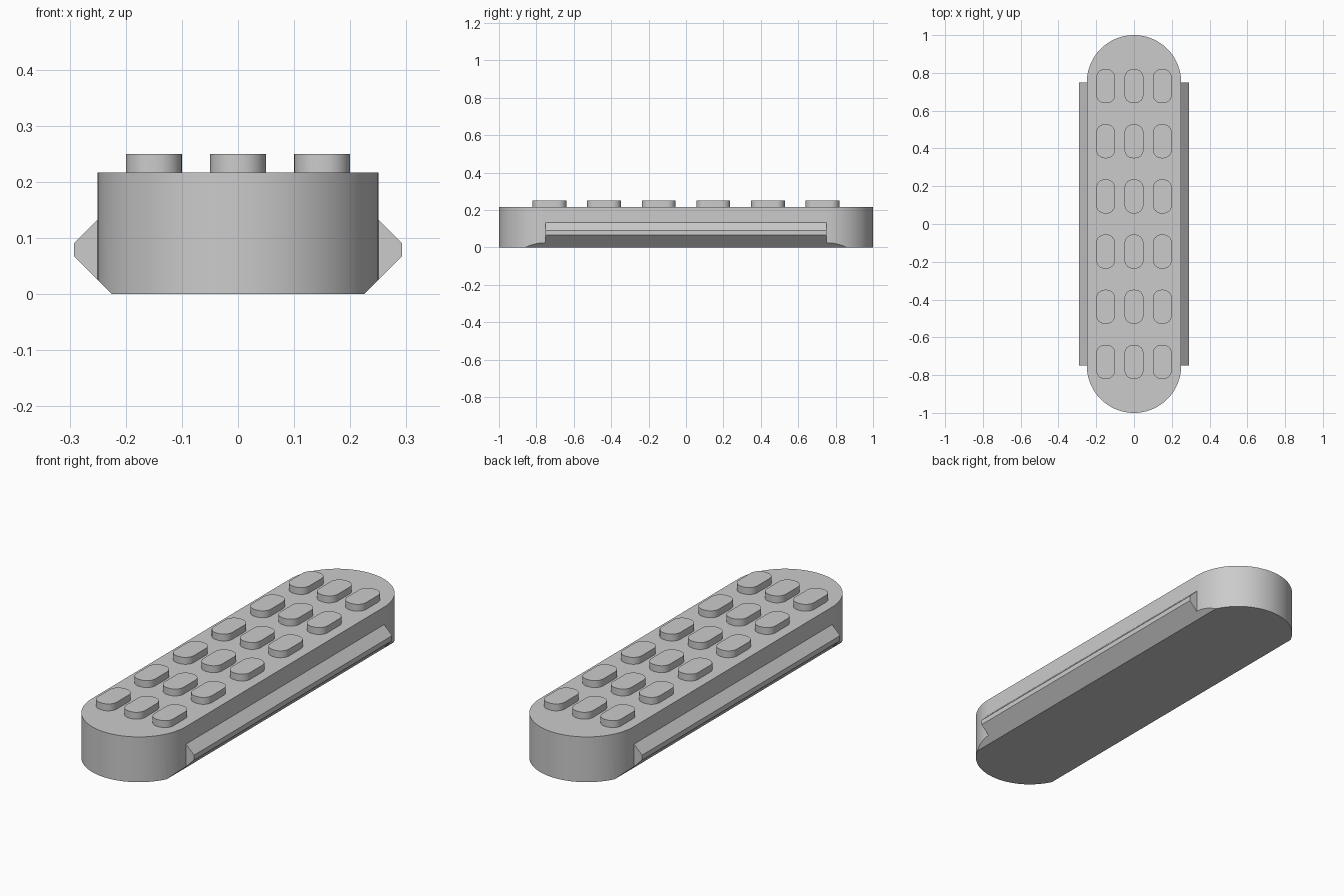
import bpy, bmesh, math
from mathutils import Vector

cube = bpy.data.objects.get("Cube")
if cube:
    bpy.data.objects.remove(cube, do_unlink=True)

grey = bpy.data.materials.new("plain grey")
grey.use_nodes = True
grey.diffuse_color = (0.6, 0.6, 0.6, 1)
grey.node_tree.nodes["Principled BSDF"].inputs["Base Color"].default_value = (0.6, 0.6, 0.6, 1)


def rounded_outline(half_x, half_y, radius, steps):
    """Rectangle outline with round corners, counter-clockwise."""
    points = []
    for i, (sx, sy) in enumerate([(1, 1), (-1, 1), (-1, -1), (1, -1)]):
        for s in range(steps + 1):
            a = (i + s / steps) * math.pi / 2
            p = Vector((sx * (half_x - radius) + radius * math.cos(a),
                        sy * (half_y - radius) + radius * math.sin(a), 0))
            if not points or (p - points[-1]).length > 1e-5:
                points.append(p)
    if (points[0] - points[-1]).length < 1e-5:
        points.pop()
    return points


def extruded(bm, points, offset):
    """Closed prism from an outline moved along an offset."""
    face = bm.faces.new([bm.verts.new(p) for p in points])
    top = bmesh.ops.extrude_face_region(bm, geom=[face])["geom"]
    bmesh.ops.translate(bm, vec=offset,
                        verts=[v for v in top if isinstance(v, bmesh.types.BMVert)])
    bmesh.ops.recalc_face_normals(bm, faces=bm.faces)


def finish(name, bm, location=(0, 0, 0), smooth=True):
    mesh = bpy.data.meshes.new(name)
    bm.to_mesh(mesh)
    bm.free()
    mesh.materials.append(grey)
    obj = bpy.data.objects.new(name, mesh)
    obj.location = location
    bpy.context.collection.objects.link(obj)
    if smooth:
        bpy.ops.object.select_all(action="DESELECT")
        obj.select_set(True)
        bpy.context.view_layer.objects.active = obj
        bpy.ops.object.shade_smooth_by_angle(angle=math.radians(30))
    return obj


# Long body with round ends and slanted lower side edges
body = bmesh.new()
extruded(body, rounded_outline(0.25, 1, 0.25, 24), (0, 0, 0.217))
for side in (1, -1):
    cut = bmesh.ops.bisect_plane(body, geom=body.verts[:] + body.edges[:] + body.faces[:],
                                 plane_co=(side * 0.225, 0, 0), plane_no=(side, 0, -1),
                                 clear_outer=True)["geom_cut"]
    bmesh.ops.holes_fill(body, edges=[e for e in body.edges if e.is_boundary])
bmesh.ops.recalc_face_normals(body, faces=body.faces)
finish("body", body)

# Bevelled rail along each side
profile = [(0.225, 0.0), (0.292, 0.067), (0.292, 0.091), (0.25, 0.133), (0.225, 0.133)]
for side, name in ((1, "left_rail"), (-1, "right_rail")):
    rail = bmesh.new()
    extruded(rail, [Vector((side * x, -0.75, z)) for x, z in profile], (0, 1.5, 0))
    finish(name, rail, smooth=False)

# Three columns of six rounded studs on top
for row in range(6):
    for column in range(3):
        stud = bmesh.new()
        extruded(stud, rounded_outline(0.05, 0.09, 0.045, 8), (0, 0, 0.043))
        finish(f"stud_{row + 1}_{column + 1}", stud,
               ((column - 1) * 0.15, (row - 2.5) * 0.292, 0.207))
